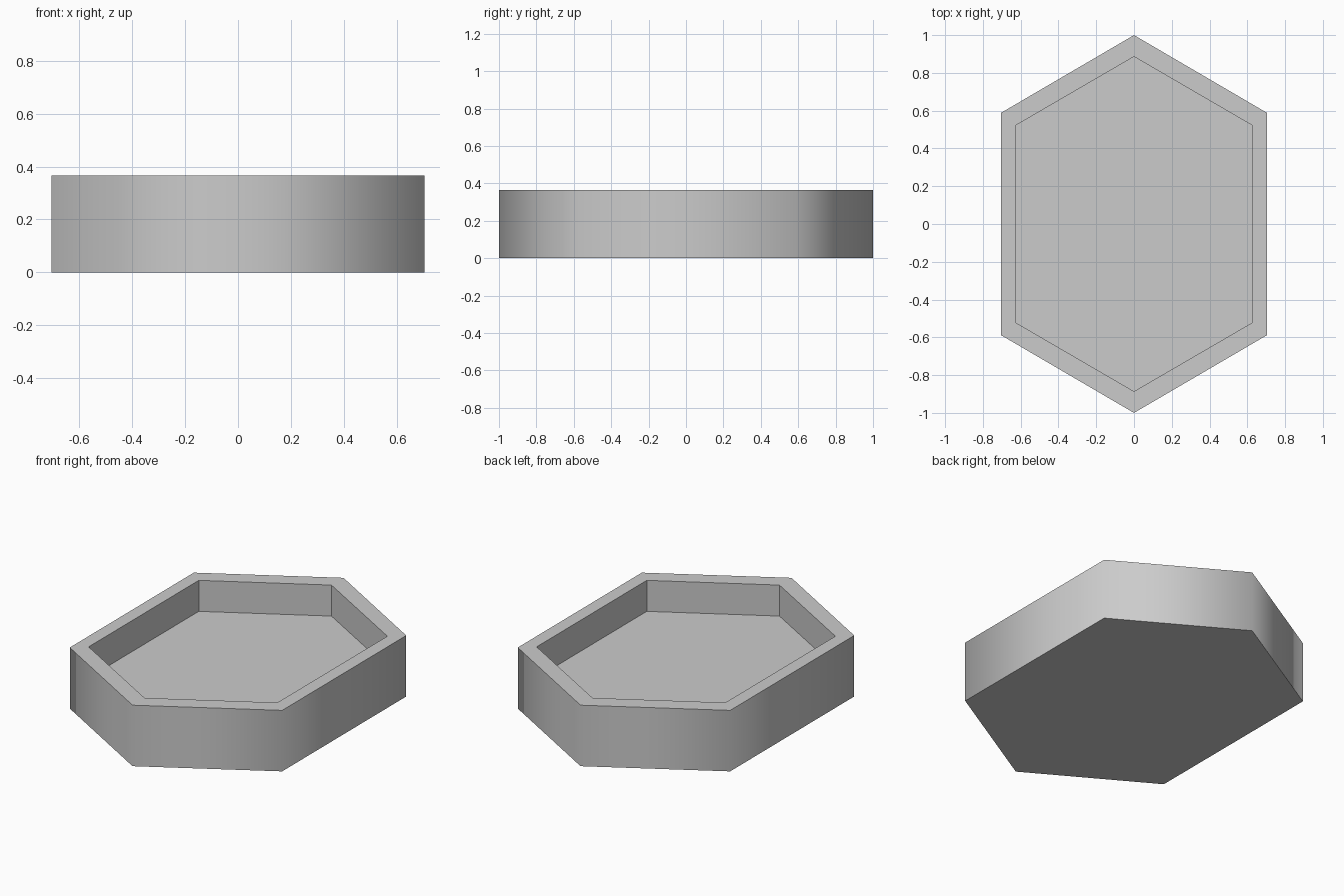
import bpy
import bmesh

cube = bpy.data.objects.get("Cube")
if cube:
    bpy.data.objects.remove(cube, do_unlink=True)

HEIGHT, FLOOR = 0.366, 0.18


def hexagon(bm, half_width, shoulder, tip, z):
    """Ring of six vertices, pointed towards front and back."""
    outline = [(0, -tip), (half_width, -shoulder), (half_width, shoulder),
               (0, tip), (-half_width, shoulder), (-half_width, -shoulder)]
    return [bm.verts.new((x, y, z)) for x, y in outline]


def bridge(bm, lower, upper, smooth=False):
    """Band of quads between two rings."""
    for i in range(len(lower)):
        j = (i + 1) % len(lower)
        face = bm.faces.new((lower[i], lower[j], upper[j], upper[i]))
        face.smooth = smooth


# Grey material
grey = bpy.data.materials.new("grey")
grey.use_nodes = True
colour = (0.6, 0.6, 0.6, 1)
grey.diffuse_color = colour
grey.node_tree.nodes["Principled BSDF"].inputs["Base Color"].default_value = colour

# Rings of the tray from the underside, over the rim, to the recessed floor
bm = bmesh.new()
base = hexagon(bm, 0.705, 0.588, 1.0, 0)
rim_outer = hexagon(bm, 0.705, 0.588, 1.0, HEIGHT)
rim_inner = hexagon(bm, 0.626, 0.522, 0.886, HEIGHT)
floor = hexagon(bm, 0.626, 0.522, 0.886, FLOOR)

bm.faces.new(base[::-1])
bridge(bm, base, rim_outer, smooth=True)
bridge(bm, rim_outer, rim_inner)
bridge(bm, rim_inner, floor)
bm.faces.new(floor)

# Only the upright outer corners are shaded smooth
for edge in bm.edges:
    edge.smooth = all(face.smooth for face in edge.link_faces)

mesh = bpy.data.meshes.new("hexagonal_tray")
bm.to_mesh(mesh)
bm.free()
mesh.materials.append(grey)
tray = bpy.data.objects.new("hexagonal_tray", mesh)
bpy.context.collection.objects.link(tray)
